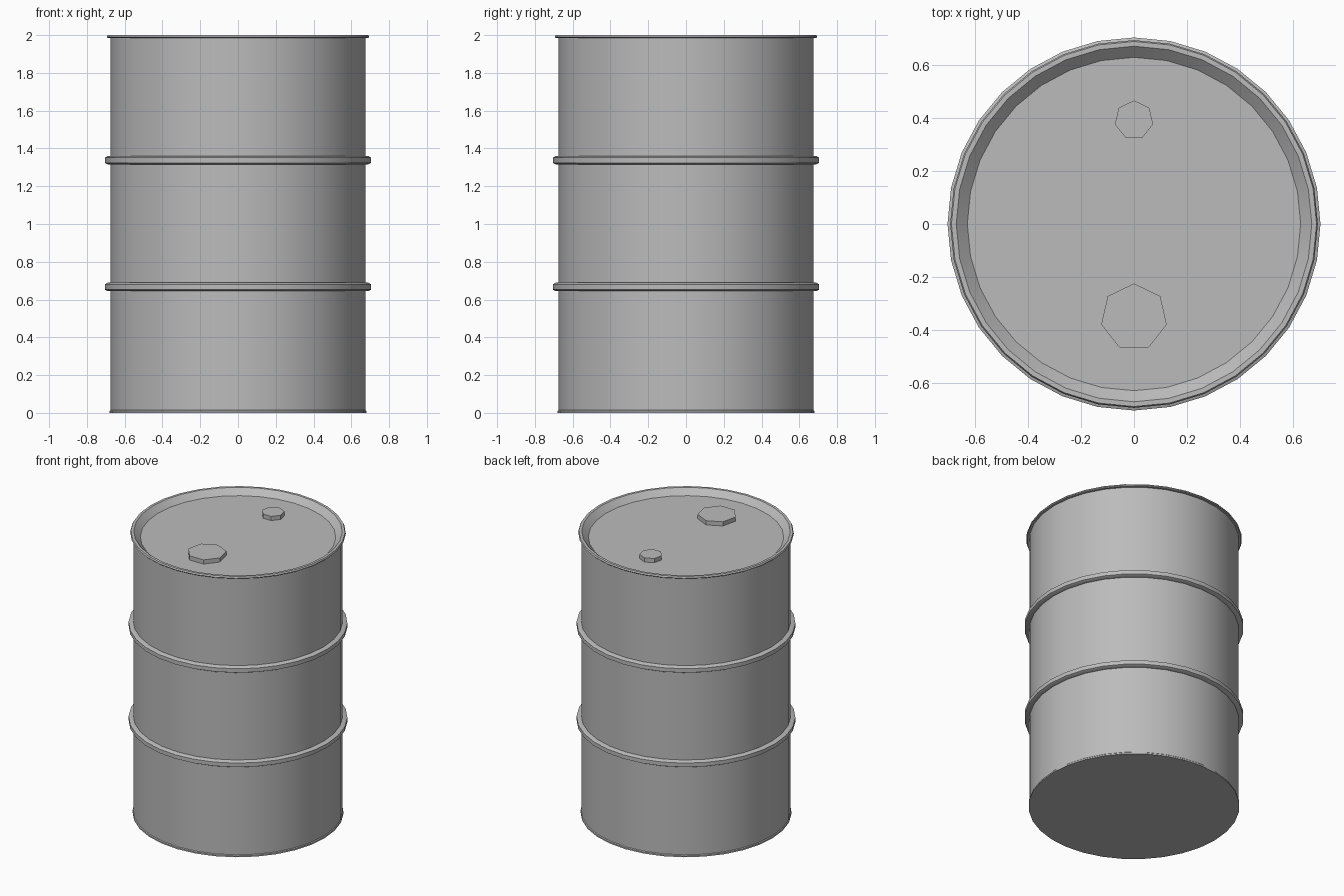
import bpy, bmesh, math

SIDES = 32

cube = bpy.data.objects.get("Cube")
if cube:
    bpy.data.objects.remove(cube, do_unlink=True)

steel = bpy.data.materials.new("grey_steel")
steel.use_nodes = True
GREY = (0.5, 0.5, 0.5, 1)
steel.diffuse_color = GREY
steel.node_tree.nodes["Principled BSDF"].inputs["Base Color"].default_value = GREY


def lathe(name, profile, sides=SIDES, centre=(0, 0), closed=False):
    """Spin (radius, z) points around z; open profiles are capped at both ends."""
    bm = bmesh.new()
    rings = []
    for r, z in profile:
        ring = []
        for i in range(sides):
            a = math.pi / 2 + math.tau * i / sides
            ring.append(bm.verts.new((centre[0] + r * math.cos(a), centre[1] + r * math.sin(a), z)))
        rings.append(ring)
    pairs = list(zip(rings, rings[1:]))
    if closed:
        pairs.append((rings[-1], rings[0]))
    else:
        bm.faces.new(rings[0])
        bm.faces.new(rings[-1])
    for low, high in pairs:
        for i in range(sides):
            j = (i + 1) % sides
            bm.faces.new((low[i], low[j], high[j], high[i]))
    bmesh.ops.recalc_face_normals(bm, faces=bm.faces)
    mesh = bpy.data.meshes.new(name)
    bm.to_mesh(mesh)
    bm.free()
    mesh.materials.append(steel)
    obj = bpy.data.objects.new(name, mesh)
    bpy.context.collection.objects.link(obj)
    bpy.ops.object.select_all(action='DESELECT')
    obj.select_set(True)
    bpy.context.view_layer.objects.active = obj
    bpy.ops.object.shade_smooth_by_angle(angle=math.radians(30))
    return obj


# Drum shell with bottom lip, rolled top rim and recessed lid
lathe("drum_body", [
    (0.68, 0), (0.68, 0.01), (0.675, 0.015),
    (0.675, 1.985), (0.69, 1.985), (0.695, 1.99), (0.69, 2.0), (0.672, 2.0),
    (0.63, 1.96),
])

# Two raised rolling hoops
for label, z in (("lower", 0.667), ("upper", 1.338)):
    lathe(label + "_hoop", [
        (0.66, z - 0.022), (0.69, z - 0.022), (0.705, z - 0.014),
        (0.705, z + 0.014), (0.69, z + 0.022), (0.66, z + 0.022),
    ], closed=True)

# Seven-sided bungs on the lid
for name, y, radius in (("large_bung", -0.352, 0.127), ("small_bung", 0.393, 0.074)):
    lathe(name, [(radius, 1.955), (radius, 1.99)], sides=7, centre=(0, y))
